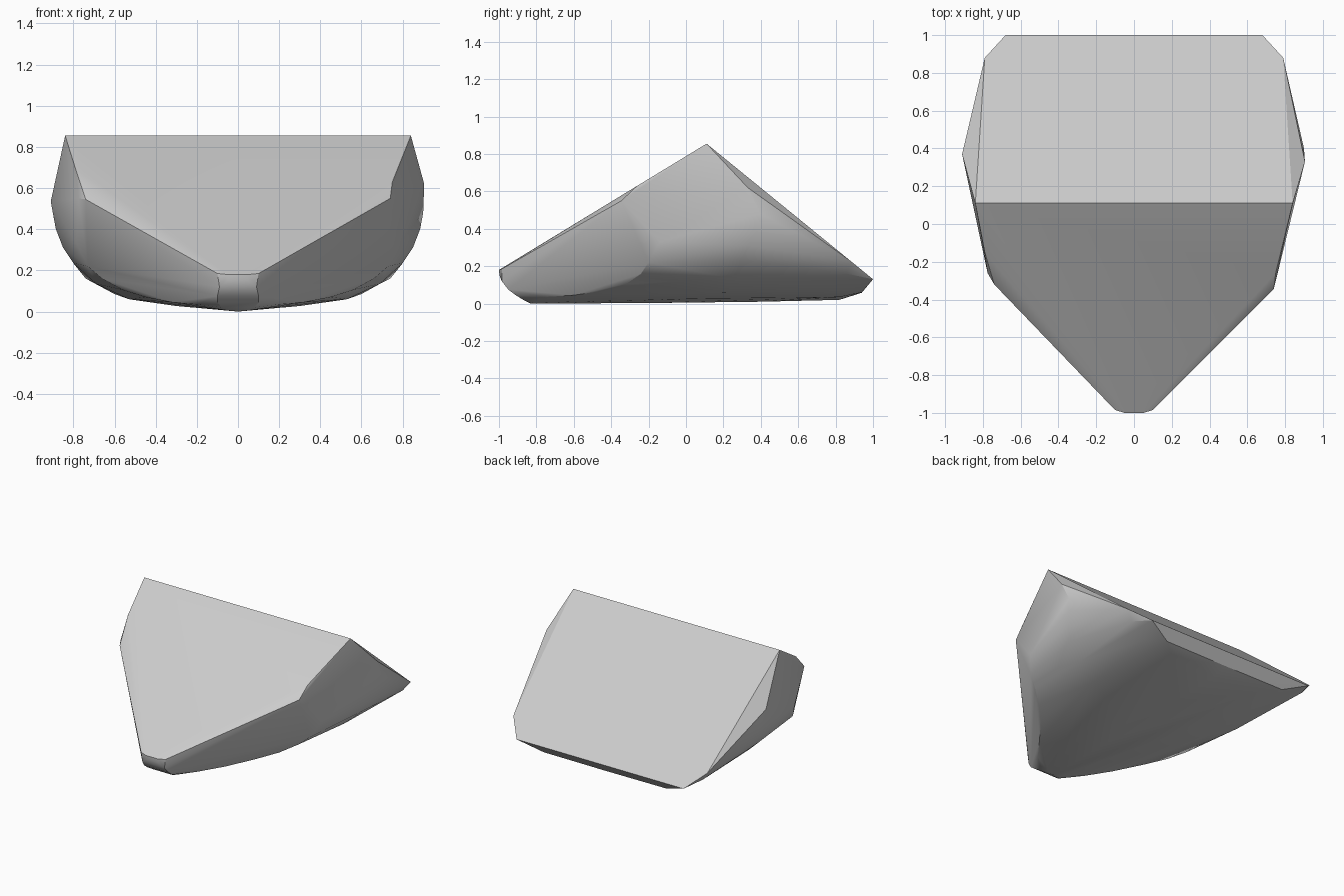
import bpy, bmesh, math

if "Cube" in bpy.data.objects:
    bpy.data.objects.remove(bpy.data.objects["Cube"])

# half profiles (x, y, z), mirrored in x
ridge = [(.84, .11, .855)]
nose = [(.05, -1, .18), (.1, -.985, .185), (.09, -.985, .12), (.05, -.997, .15),
        (.1, -.95, .075), (.1, -.91, .045), (.08, -.87, .02), (.05, -.83, .005)]
keel = [(0, -.83, .0), (0, -.2, .003), (0, .4, .01), (0, .82, .02), (0, .94, .058)]
front_rim = [(.2, -.76, .035), (.32, -.6, .045), (.45, -.43, .07), (.56, -.32, .105),
             (.66, -.24, .16), (.73, -.2, .22), (.785, -.14, .33)]
mid_section = [(.3, .1, .027), (.53, .2, .06), (.69, .25, .135), (.8, .3, .235),
               (.85, .33, .31), (.885, .38, .4), (.9, .4, .48)]
rear = [(.68, 1, .13), (.79, .88, .228), (.5, .94, .06), (.35, .82, .035),
        (.6, .82, .085), (.74, .86, .16)]
half = ridge + nose + keel + front_rim + mid_section + rear

# the two shoulders differ slightly
right = [(.905, .33, .62), (.75, -.26, .63), (.74, -.345, .55), (.75, -.28, .5)]
left = [(-.91, .37, .535), (-.79, -.15, .695), (-.775, -.26, .55), (-.74, -.32, .545)]

pts = [(s * x, y, z) for x, y, z in half for s in ((1, -1) if x else (1,))]
pts += right + left

# faceted wedge body as a hull over the profiles
bm = bmesh.new()
for p in pts:
    bm.verts.new(p)
res = bmesh.ops.convex_hull(bm, input=bm.verts[:])
loose = [v for v in bm.verts if not v.link_faces]
bmesh.ops.delete(bm, geom=loose, context='VERTS')
bmesh.ops.dissolve_limit(bm, angle_limit=math.radians(1), verts=bm.verts[:], edges=bm.edges[:])
bmesh.ops.recalc_face_normals(bm, faces=bm.faces[:])
mesh = bpy.data.meshes.new("wedge_body")
bm.to_mesh(mesh)
bm.free()
body = bpy.data.objects.new("wedge_body", mesh)
bpy.context.collection.objects.link(body)
bpy.context.view_layer.objects.active = body
body.select_set(True)
bpy.ops.object.shade_smooth_by_angle(angle=math.radians(25))
